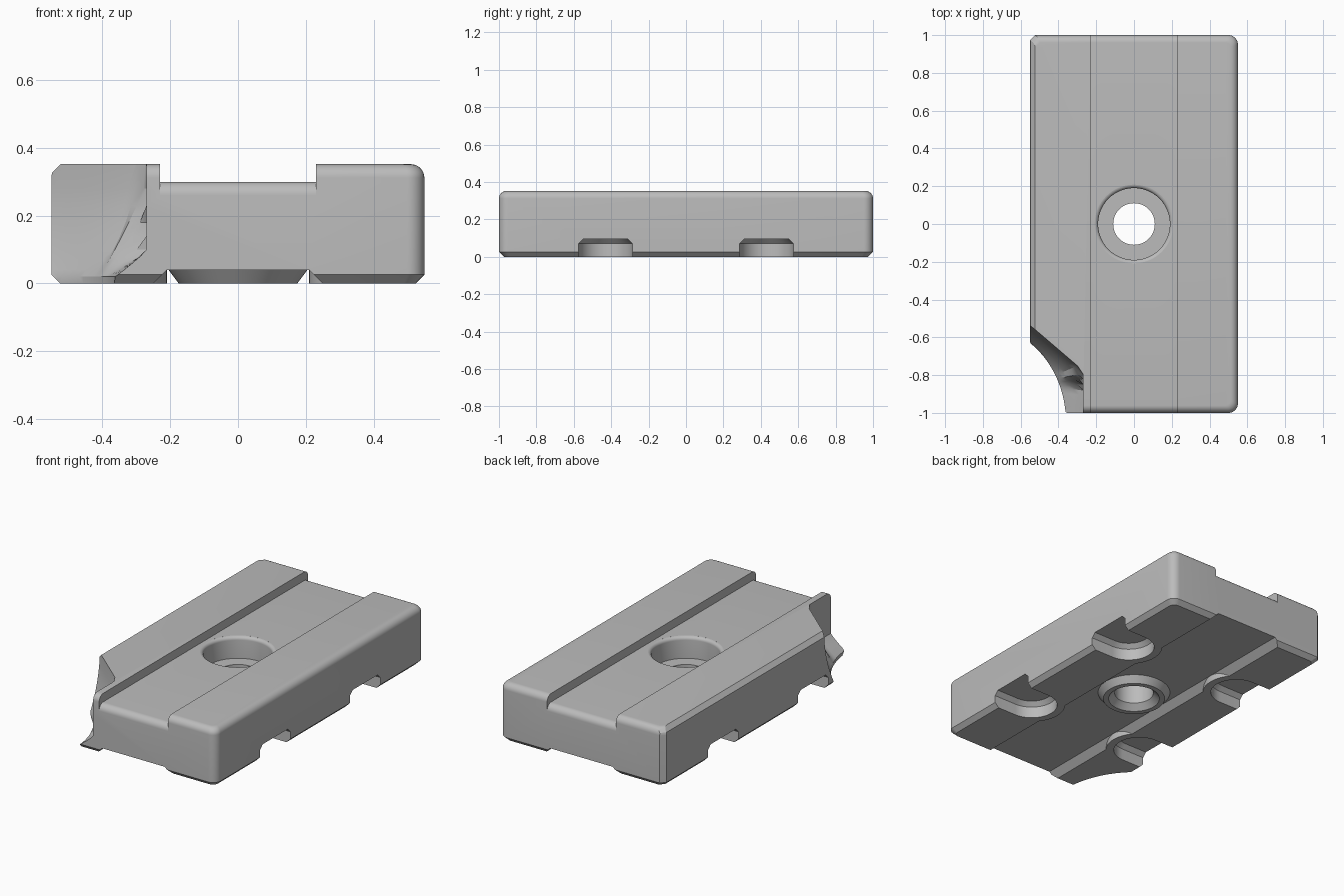
import bpy, bmesh, math

if "Cube" in bpy.data.objects:
    bpy.data.objects.remove(bpy.data.objects["Cube"], do_unlink=True)

W, L, H = 0.55, 1.0, 0.352      # half width, half length, height
FILLET, CHAMFER = 0.04, 0.026

grey = bpy.data.materials.new("plain grey")
grey.use_nodes = True
grey.diffuse_color = (0.5, 0.5, 0.5, 1)
grey.node_tree.nodes["Principled BSDF"].inputs["Base Color"].default_value = (0.5, 0.5, 0.5, 1)


def loft(name, rings):
    """Skin a stack of equal-length rings and cap both ends."""
    bm = bmesh.new()
    rows = [[bm.verts.new(p) for p in ring] for ring in rings]
    n = len(rows[0])
    for a, b in zip(rows, rows[1:]):
        for i in range(n):
            j = (i + 1) % n
            bm.faces.new((a[i], a[j], b[j], b[i]))
    bm.faces.new(rows[0][::-1])
    bm.faces.new(rows[-1])
    bmesh.ops.recalc_face_normals(bm, faces=bm.faces[:])
    mesh = bpy.data.meshes.new(name)
    bm.to_mesh(mesh)
    bm.free()
    mesh.materials.append(grey)
    obj = bpy.data.objects.new(name, mesh)
    bpy.context.collection.objects.link(obj)
    return obj


def arc(cx, cy, r, start, end, steps):
    angles = [math.radians(start + (end - start) * i / steps) for i in range(steps + 1)]
    return [(cx + r * math.cos(a), cy + r * math.sin(a)) for a in angles]


def turned(name, profile, x=0, y=0, steps=64):
    """Round solid from (radius, height) pairs."""
    return loft(name, [[(px, py, z) for px, py in arc(x, y, r, 0, 360, steps)[:-1]]
                       for r, z in profile])


def cut(target, tool):
    mod = target.modifiers.new("cut", "BOOLEAN")
    mod.operation, mod.solver, mod.object = "DIFFERENCE", "EXACT", tool
    bpy.context.view_layer.objects.active = target
    bpy.ops.object.modifier_apply(modifier=mod.name)
    bpy.data.objects.remove(tool, do_unlink=True)


# Block: rounded on three sides, chamfered on the -x side and underneath
def outline(z, inset, left):
    x1, x0, y = W - inset, -W + left, L - inset
    r = 0.05 - inset * 0.6
    ring = arc(x1 - r, -y + r, r, -90, 0, 8) + arc(x1 - r, y - r, r, 0, 90, 8)
    ring += [(x0 + CHAMFER, y), (x0, y - CHAMFER), (x0, -y + CHAMFER), (x0 + CHAMFER, -y)]
    return [(px, py, z) for px, py in ring]


rings = [outline(0, CHAMFER, CHAMFER), outline(CHAMFER, 0, 0)]
for c, s in arc(0, 0, FILLET, 0, 90, 8):
    z = H - FILLET + s
    rings.append(outline(z, FILLET - c, max(0, z - H + CHAMFER)))
block = loft("clamp_block", rings)

# Wide shallow channel along the top, with rounded ends
floor = 0.3
side = [(-1.1, floor - FILLET), *arc(-L + FILLET, floor - FILLET, FILLET, 180, 90, 8),
        *arc(L - FILLET, floor - FILLET, FILLET, 90, 0, 8),
        (1.1, floor - FILLET), (1.1, 0.5), (-1.1, 0.5)]
cut(block, loft("top_channel", [[(x, y, z) for y, z in side] for x in (-0.23, 0.23)]))

# Underside channel, leaving the hub and the slot lips standing
section = [(-0.35, -0.1), (-0.21, 0.04), (0.21, 0.04), (0.35, -0.1)]
channel = loft("bottom_channel", [[(x, y, z) for x, z in section] for y in (-1.1, 1.1)])
cut(channel, turned("hub", [(0.1375, -0.05), (0.22, 0.06)]))
slots = [(sx, sy) for sx in (-1, 1) for sy in (-1, 1)]
for sx, sy in slots:
    cut(channel, turned("slot_lip", [(0.19, -0.2), (0.19, 0.1)], sx * 0.40, sy * 0.43))
cut(block, channel)

# Four round-ended slots opening on the sides
for sx, sy in slots:
    levels = []
    for z, r in ((-0.1, 0.145), (0.07, 0.145), (0.095, 0.12)):
        shape = [(0.7, -r)] + [(x, y) for x, y in arc(0.40, 0, r, 270, 90, 24)] + [(0.7, r)]
        levels.append([(sx * x, sy * 0.43 + y, z) for x, y in shape])
    cut(block, loft("slot", levels))

# Counterbored screw hole
rim = [(0.21 - 0.02 * math.sin(a), 0.28 + 0.02 * math.cos(a) - 0.0)
       for a in (math.pi / 2, )]
bore = [(0.185, -0.04), (0.11, 0.035), (0.11, 0.17), (0.19, 0.17)]
bore += [(0.21 + c, 0.28 + s) for c, s in arc(0, 0, 0.02, 180, 95, 6)] + [(0.215, 0.4)]
cut(block, turned("screw_hole", bore))

# Flared corner notch: straight edges on top blending to a hollow curve below
N = 24
low = 0.02
top, bottom = [], []
for i in range(N + 1):
    t = i / N
    if t <= 0.6:
        u = t / 0.6
        top.append((-0.60 + 0.31 * u, -0.493 - 0.265 * u))
    else:
        u = (t - 0.6) / 0.4
        top.append((-0.27, -0.775 - 0.275 * u))
    a = math.radians(62 - 56 * t)
    bottom.append((-0.80 + 0.44 * math.cos(a), -1.05 + 0.51 * math.sin(a)))
bottom[0] = (-0.60, -0.60)


def notch_ring(z):
    ring = []
    for i, (p, q) in enumerate(zip(top, bottom)):
        t = i / N
        start = 0.36 if t <= 0.6 else 0.36 - 0.26 * min(1, (t - 0.6) * 8)
        f = min(1, max(0, (start - z) / (start - low)))
        f **= 2 if t <= 0.6 else 1.2
        ring.append((p[0] + (q[0] - p[0]) * f, p[1] + (q[1] - p[1]) * f, z))
    return ring + [(-0.8, -1.2, z)]


heights = [-0.1, low, 0.04, 0.06, 0.08, 0.1, 0.14, 0.18, 0.23, 0.28, 0.36, 0.5]
cut(block, loft("corner_notch", [notch_ring(z) for z in heights]))

# Smooth curves, keep the machined edges sharp
bpy.ops.object.select_all(action="DESELECT")
block.select_set(True)
bpy.context.view_layer.objects.active = block
bpy.ops.object.shade_smooth_by_angle(angle=math.radians(25))
